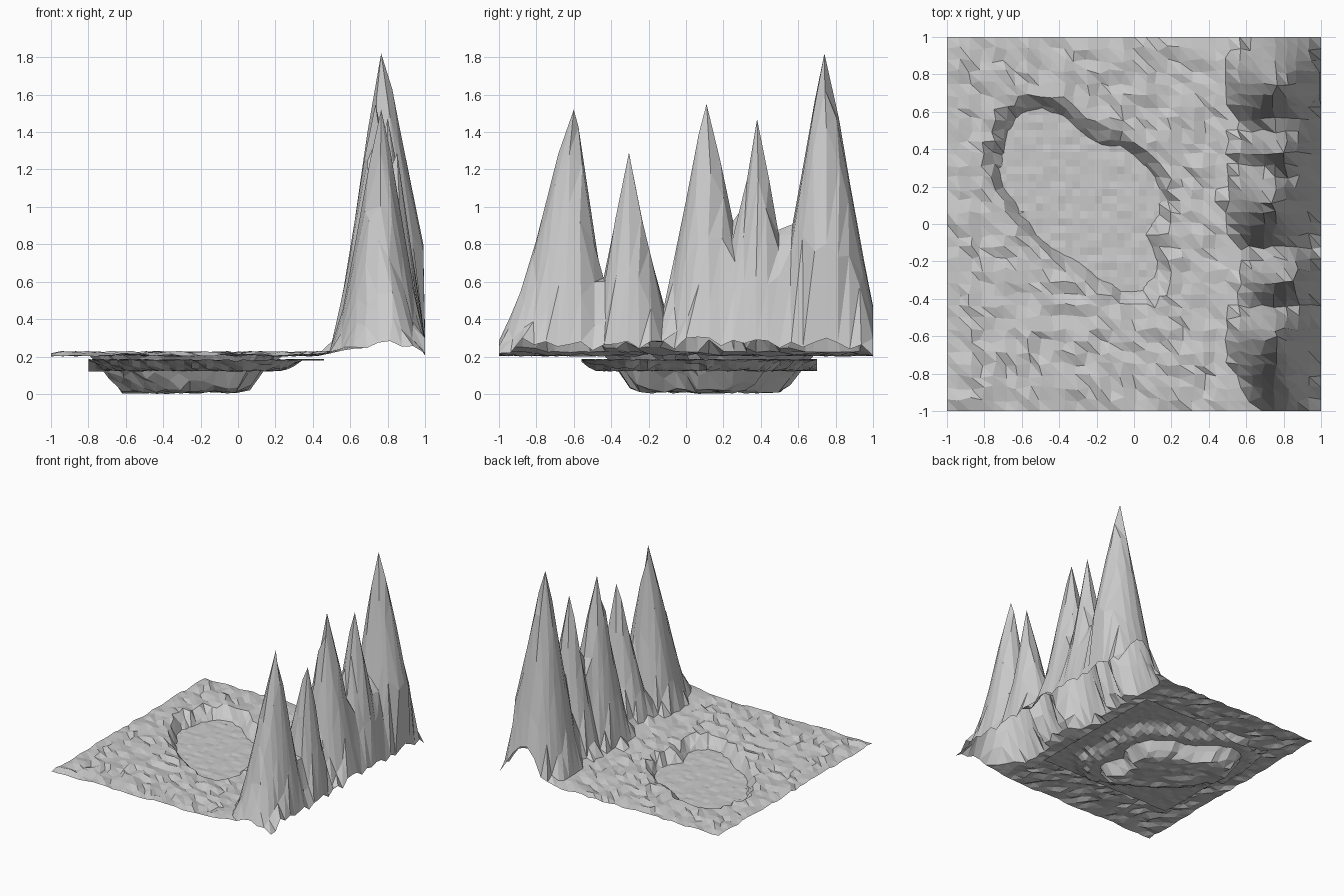
import bpy, bmesh, math, random
from mathutils import Vector
from mathutils.geometry import intersect_point_line

if "Cube" in bpy.data.objects:
    bpy.data.objects.remove(bpy.data.objects["Cube"])

random.seed(4)

# Shoreline of the lake, seen from above
SHORE = [Vector(p) for p in (
    (-.50, .61), (-.62, .58), (-.70, .42), (-.71, .22), (-.60, .09), (-.52, -.05),
    (-.30, -.20), (-.10, -.33), (.03, -.37), (.13, -.26), (.08, -.05), (.14, .10),
    (.10, .27), (-.05, .39), (-.20, .43), (-.35, .55))]

# Peaks: x, y, top height, reach toward -x, +x, -y, +y
PEAKS = [
    (.765, -.60, 1.52, .27, .26, .40, .23),
    (.85, -.305, 1.29, .31, .17, .23, .24),
    (.735, .11, 1.55, .25, .29, .30, .32),
    (.80, .38, 1.47, .27, .24, .20, .25),
    (.765, .74, 1.82, .27, .38, .32, .33),
    # low shoulders between the main peaks
    (.86, .30, .85, .32, .16, .20, .20),
    (.88, .45, .90, .32, .16, .22, .22),
    (.86, .56, .87, .32, .16, .22, .22),
    (.80, -.80, .74, .28, .22, .25, .25),
    (.80, -.44, .62, .26, .20, .20, .20),
    (.80, -.12, .48, .26, .20, .22, .22),
]


def shore_distance(x, y):
    """Signed distance to the shoreline, negative inside the lake."""
    p = Vector((x, y))
    best, inside = 9.0, False
    for a, b in zip(SHORE, SHORE[1:] + SHORE[:1]):
        q, t = intersect_point_line(p, a, b)
        q = a.lerp(b, min(1, max(0, t)))
        best = min(best, (p - q.to_2d()).length)
        if (a.y > y) != (b.y > y) and x < a.x + (y - a.y) * (b.x - a.x) / (b.y - a.y):
            inside = not inside
    return -best if inside else best


def ramp(v, points):
    """Piecewise linear profile."""
    if v <= points[0][0]:
        return points[0][1]
    for (a, za), (b, zb) in zip(points, points[1:]):
        if v <= b:
            return za + (zb - za) * (v - a) / (b - a)
    return points[-1][1]


def mountain_height(x, y):
    h = 0.0
    for px, py, top, left, right, near, far in PEAKS:
        dx, dy = x - px, y - py
        d = math.hypot(dx / (left if dx < 0 else right), dy / (near if dy < 0 else far))
        d = max(0, d - .06) / .94      # blunt summit
        if d < 1:
            h = max(h, (top - .2) * ((1 - d) ** 1.4 + .25 * d * (1 - d)))
    return h


def grid_object(name, x0, x1, y0, y1, cells, shape):
    """Flat-shaded grid whose vertices are moved by shape(bm)."""
    bm = bmesh.new()
    bmesh.ops.create_grid(bm, x_segments=cells, y_segments=cells, size=1)
    for v in bm.verts:
        v.co.x = x0 + (v.co.x + 1) / 2 * (x1 - x0)
        v.co.y = y0 + (v.co.y + 1) / 2 * (y1 - y0)
    shape(bm)
    me = bpy.data.meshes.new(name)
    bm.to_mesh(me)
    bm.free()
    ob = bpy.data.objects.new(name, me)
    bpy.context.collection.objects.link(ob)
    return ob


# Terrain: plain, lake basin and mountain ridge in one sheet
def shape_terrain(bm):
    # split every cell along the same diagonal
    for f in list(bm.faces):
        vs = sorted(f.verts, key=lambda v: v.co.x - v.co.y)
        bmesh.utils.face_split(f, vs[0], vs[-1])
    # pull the nearest vertex onto each main summit
    summits = []
    for px, py, *_ in PEAKS[:5]:
        v = min(bm.verts, key=lambda w: (w.co.xy - Vector((px, py))).length)
        v.co.xy = px, py
        summits.append(v)
    for v in bm.verts:
        x, y = v.co.xy
        edge = x > .99
        h = 0 if edge else mountain_height(x, y)
        # the tallest mountain is cut off steeply at the border
        if .9 < x < .99 and .65 < y < .85:
            v.co.x = .99
            h = mountain_height(.99, y)
        elif v not in summits and max(abs(x), abs(y)) < .99:
            v.co.x = x = x + random.uniform(-.014, .014)
            v.co.y = y = y + random.uniform(-.014, .014)
            h = mountain_height(x, y)
        d = shore_distance(x, y)
        if -.1 < d < .1:
            d += random.uniform(-.015, .015)
        z = ramp(d, [(-.075, .012), (-.05, .04), (0, .12), (.07, .2)])
        if d > .05:
            z += random.uniform(0, .03) * (.6 if abs(x) > .99 or abs(y) > .99 else 1)
        else:
            z += random.uniform(-.012, .012)
        # foothills, then peaks
        if x > .42:
            foot = ramp(x, [(.42, 0), (.6, .06), (.94, .08), (1, .06)])
            foot *= ramp(abs(y), [(.9, 1), (1, 0 if edge else .7)])
            if edge and abs(y) < .99:
                foot *= random.uniform(.5, 1.8)
            z = max(z, .2 + foot, .2 + h)
        v.co.z = max(0, z)


# Lake: finely divided sheet, sunk inside the basin, its margin hidden under the plain
def shape_lake(bm):
    for v in bm.verts:
        d = shore_distance(*v.co.xy) + random.uniform(-.025, .025)
        v.co.z = ramp(d, [(.10, .12), (.19, .178)]) + random.uniform(0, .009)


grid_object("terrain", -1, 1, -1, 1, 32, shape_terrain)
grid_object("lake_surface", -.8, .46, -.56, .70, 32, shape_lake)
